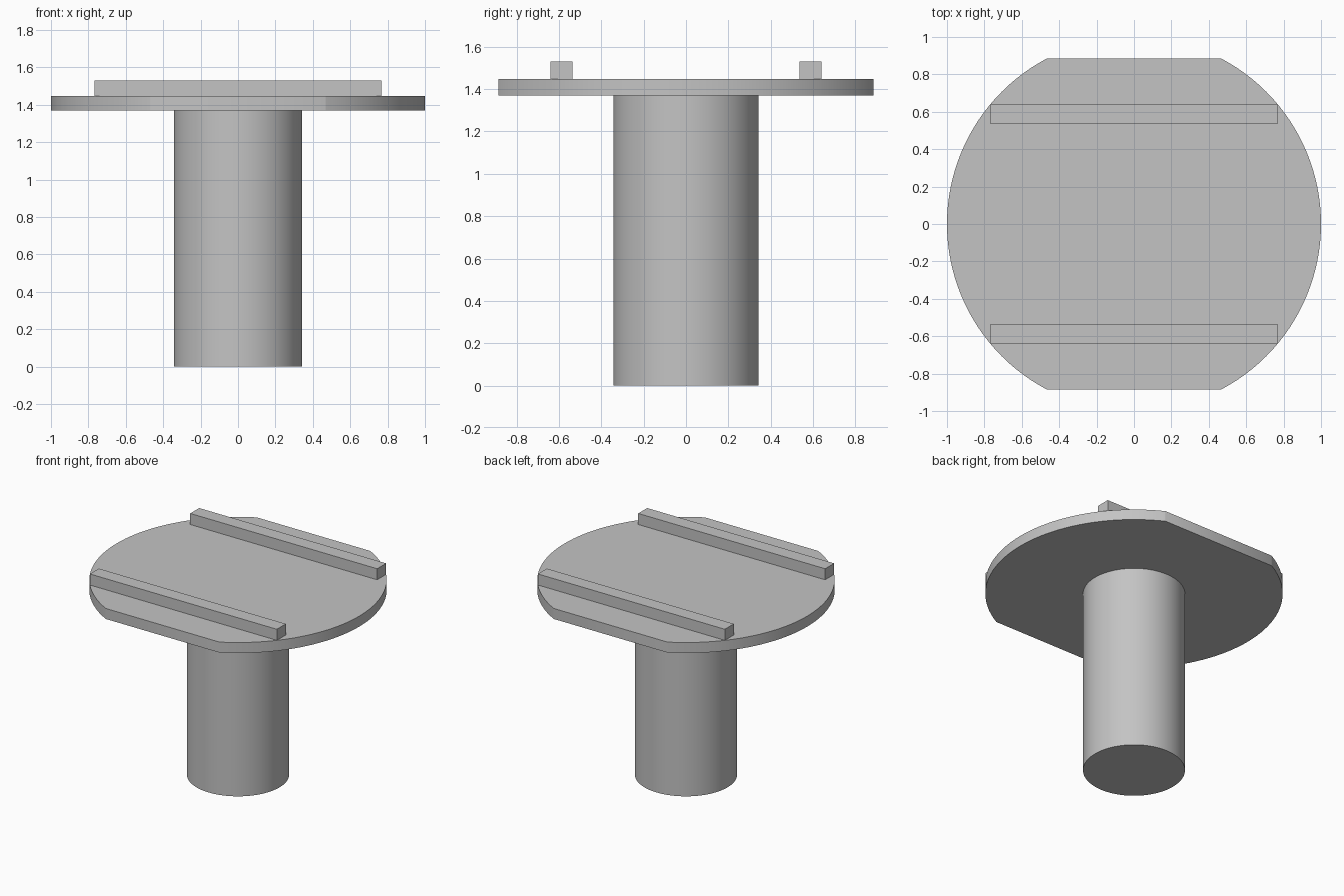
import bpy
import bmesh
from mathutils import Matrix, Vector

cube = bpy.data.objects.get("Cube")
if cube:
    bpy.data.objects.remove(cube, do_unlink=True)

# Single plain grey
grey = bpy.data.materials.new("light grey")
grey.use_nodes = True
colour = (0.55, 0.55, 0.55, 1)
grey.diffuse_color = colour
grey.node_tree.nodes["Principled BSDF"].inputs["Base Color"].default_value = colour


def add_part(name, bm, smooth=False):
    bmesh.ops.recalc_face_normals(bm, faces=bm.faces[:])
    mesh = bpy.data.meshes.new(name)
    bm.to_mesh(mesh)
    bm.free()
    mesh.materials.append(grey)
    obj = bpy.data.objects.new(name, mesh)
    bpy.context.collection.objects.link(obj)
    if smooth:
        bpy.ops.object.select_all(action="DESELECT")
        obj.select_set(True)
        bpy.context.view_layer.objects.active = obj
        bpy.ops.object.shade_smooth_by_angle()


def cylinder(radius, bottom, top, segments):
    bm = bmesh.new()
    bmesh.ops.create_cone(
        bm, cap_ends=True, segments=segments, radius1=radius, radius2=radius,
        depth=top - bottom,
        matrix=Matrix.Translation((0, 0, (bottom + top) / 2)))
    return bm


PLATE_BOTTOM, PLATE_TOP, RAIL_TOP = 1.37, 1.448, 1.53
FLAT_Y = 0.885

# Round post
add_part("post", cylinder(0.343, 0, PLATE_BOTTOM, 96), smooth=True)

# Round plate with front and back trimmed flat
plate = cylinder(1, PLATE_BOTTOM, PLATE_TOP, 128)
for side in (-1, 1):
    cut = bmesh.ops.bisect_plane(
        plate, geom=plate.verts[:] + plate.edges[:] + plate.faces[:],
        plane_co=(0, side * FLAT_Y, 0), plane_no=(0, side, 0), clear_outer=True)
    rim = [e for e in cut["geom_cut"] if isinstance(e, bmesh.types.BMEdge)]
    bmesh.ops.holes_fill(plate, edges=rim, sides=0)
add_part("plate", plate, smooth=True)

# Pair of rails on the plate
for name, side in (("front_rail", -1), ("back_rail", 1)):
    rail = bmesh.new()
    bmesh.ops.create_cube(rail, size=1)
    bmesh.ops.scale(rail, verts=rail.verts[:],
                    vec=Vector((1.535, 0.105, RAIL_TOP - PLATE_TOP)))
    bmesh.ops.translate(rail, verts=rail.verts[:],
                        vec=Vector((0, side * 0.588, (RAIL_TOP + PLATE_TOP) / 2)))
    add_part(name, rail)
